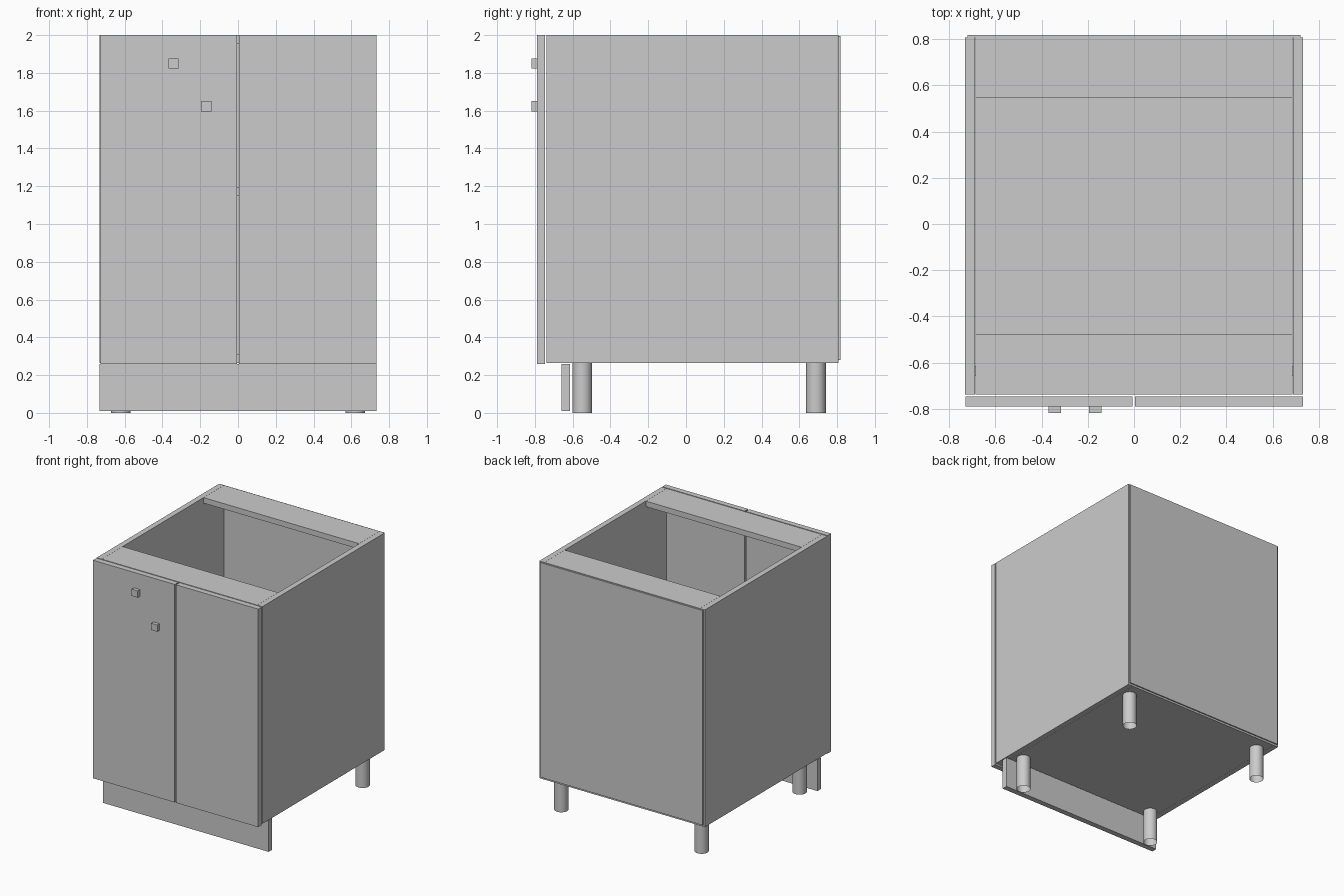
import bpy
import bmesh

cube = bpy.data.objects.get("Cube")
if cube:
    bpy.data.objects.remove(cube, do_unlink=True)

# One plain grey finish for everything
grey = bpy.data.materials.new("light grey")
grey.use_nodes = True
colour = (0.6, 0.6, 0.6, 1)
grey.diffuse_color = colour
grey.node_tree.nodes["Principled BSDF"].inputs["Base Color"].default_value = colour


def add_object(name, bm):
    mesh = bpy.data.meshes.new(name)
    bm.to_mesh(mesh)
    bm.free()
    mesh.materials.append(grey)
    obj = bpy.data.objects.new(name, mesh)
    bpy.context.collection.objects.link(obj)
    return obj


def box(name, x, y, z):
    """Board spanning the given (low, high) ranges."""
    bm = bmesh.new()
    bmesh.ops.create_cube(bm, size=1)
    for v in bm.verts:
        v.co = [(lo + hi) / 2 + c * (hi - lo) for c, (lo, hi) in zip(v.co, (x, y, z))]
    return add_object(name, bm)


def leg(name, x, y):
    """Open round tube foot."""
    bm = bmesh.new()
    bmesh.ops.create_cone(bm, cap_ends=False, segments=32, radius1=0.052,
                          radius2=0.052, depth=BASE)
    for v in bm.verts:
        v.co.x += x
        v.co.y += y
        v.co.z += BASE / 2
    for f in bm.faces:
        f.smooth = True
    return add_object(name, bm)


W = 0.732        # half width
T = 0.044        # board thickness
BASE = 0.265     # underside of the carcass
FRONT, BACK = -0.738, 0.807
IN = W - T - 0.001
inner = (-IN, IN)

# Carcass
box("right_side", (-W, -W + T), (FRONT, BACK), (BASE, 2))
box("left_side", (W - T, W), (FRONT, BACK), (BASE, 2))
box("bottom_panel", inner, (FRONT, BACK), (BASE, BASE + T))
box("shelf", inner, (FRONT + 0.05, BACK), (1.15, 1.15 + T))
box("front_rail", inner, (FRONT, -0.475), (2 - T, 2))
box("back_rail", inner, (0.548, BACK), (2 - T, 2))
box("back_panel", (-0.72, 0.72), (BACK, 0.817), (0.28, 1.995))

# Doors and knobs
box("right_door", (-0.729, -0.006), (-0.79, -0.746), (0.258, 2))
box("left_door", (0.004, W), (-0.79, -0.746), (0.258, 2))
for name, x, z in (("upper_knob", -0.342, 1.849), ("lower_knob", -0.168, 1.623)):
    box(name, (x - 0.027, x + 0.027), (-0.817, -0.79), (z - 0.027, z + 0.027))

# Plinth board and feet
box("plinth", (-W, W), (-0.658, -0.614), (0.01, 0.259))
for side, x in (("right", -0.62), ("left", 0.62)):
    for end, y in (("front", -0.549), ("back", 0.688)):
        leg(f"{end}_{side}_leg", x, y)
